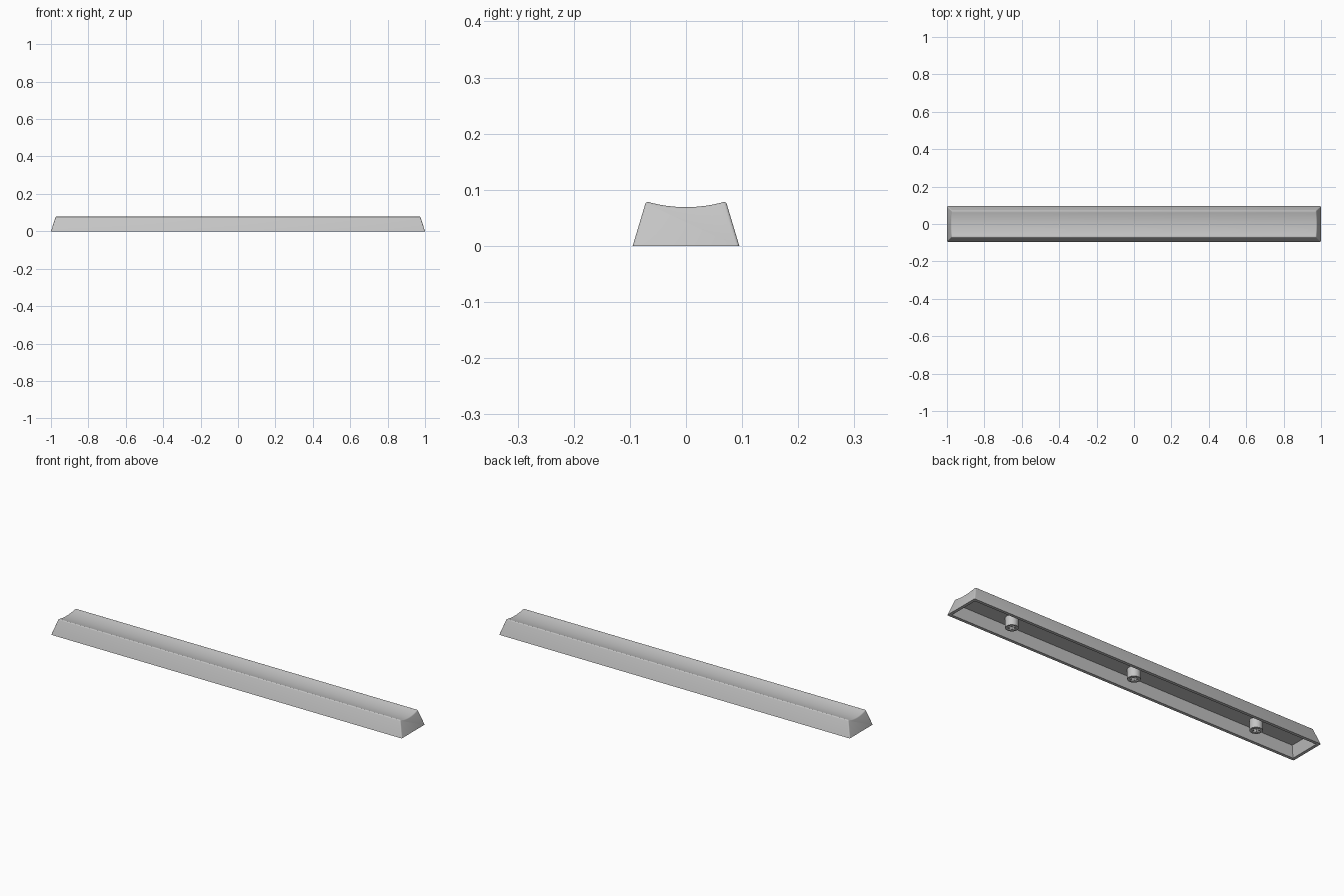
import bpy, bmesh, math

if "Cube" in bpy.data.objects:
    bpy.data.objects.remove(bpy.data.objects["Cube"])

grey = bpy.data.materials.new("light grey plastic")
grey.diffuse_color = (0.56, 0.56, 0.56, 1)
grey.use_nodes = True
grey.node_tree.nodes["Principled BSDF"].inputs["Base Color"].default_value = grey.diffuse_color


def to_object(name, bm):
    bmesh.ops.recalc_face_normals(bm, faces=bm.faces)
    me = bpy.data.meshes.new(name)
    bm.to_mesh(me)
    bm.free()
    me.materials.append(grey)
    ob = bpy.data.objects.new(name, me)
    bpy.context.collection.objects.link(ob)
    return ob


def tapered_box(name, x0, y0, z0, x1, y1, z1):
    """Box with half sizes x0, y0 at z0 and x1, y1 at z1."""
    bm = bmesh.new()
    bmesh.ops.create_cube(bm, size=2)
    for v in bm.verts:
        x, y, z = (x1, y1, z1) if v.co.z > 0 else (x0, y0, z0)
        v.co = (v.co.x * x, v.co.y * y, z)
    return to_object(name, bm)


def select(ob):
    bpy.ops.object.select_all(action='DESELECT')
    ob.select_set(True)
    bpy.context.view_layer.objects.active = ob


def cut(ob, cutter):
    cutter.hide_render = True
    mod = ob.modifiers.new("cut", 'BOOLEAN')
    mod.operation, mod.solver, mod.object = 'DIFFERENCE', 'EXACT', cutter
    select(ob)
    bpy.ops.object.modifier_apply(modifier=mod.name)
    bpy.data.objects.remove(cutter)


def smooth(ob):
    select(ob)
    bpy.ops.object.shade_smooth_by_angle(angle=math.radians(32))


# Long key body: sloped walls with a shallow round dish along the top
HALF_Y, TOP_Y, TAPER, DISH_R, DISH_Z, N = 0.095, 0.0712, 0.32, 0.25, 0.069, 12
profile = [(-HALF_Y, 0)]
for i in range(N + 1):
    y = TOP_Y * (2 * i / N - 1)
    profile.append((y, DISH_Z + DISH_R - math.sqrt(DISH_R ** 2 - y * y)))
profile.append((HALF_Y, 0))

bm = bmesh.new()
left, right = [[bm.verts.new((s * (1 - TAPER * z), y, z)) for y, z in profile] for s in (-1, 1)]
bm.faces.new(left)
bm.faces.new(right)
for i in range(len(profile)):
    j = (i + 1) % len(profile)
    bm.faces.new((left[i], left[j], right[j], right[i]))
bmesh.ops.recalc_face_normals(bm, faces=bm.faces)

# Rounded corners everywhere except the bottom rim
edges = [e for e in bm.edges
         if e.calc_face_angle() > 0.5 and max(v.co.z for v in e.verts) > 0.001]
bmesh.ops.bevel(bm, geom=edges, offset=0.005, offset_type='OFFSET', segments=4,
                profile=0.5, affect='EDGES', clamp_overlap=False)
body = to_object("key_body", bm)

# Hollow underside
cut(body, tapered_box("cavity_cutter", 0.985, 0.080, -0.001, 0.967, 0.064, 0.052))
smooth(body)

# Three round mounting stems with cross-shaped sockets
for name, x in (("left_stem", -0.705), ("middle_stem", 0), ("right_stem", 0.705)):
    bm = bmesh.new()
    bmesh.ops.create_cone(bm, cap_ends=True, segments=40, radius1=0.030, radius2=0.030, depth=0.053)
    bmesh.ops.translate(bm, verts=bm.verts, vec=(0, 0, 0.0285))
    stem = to_object(name, bm)
    for sx, sy in ((0.021, 0.0065), (0.0065, 0.021)):
        cut(stem, tapered_box("socket_cutter", sx, sy, -0.01, sx, sy, 0.042))
    smooth(stem)
    stem.location.x = x
